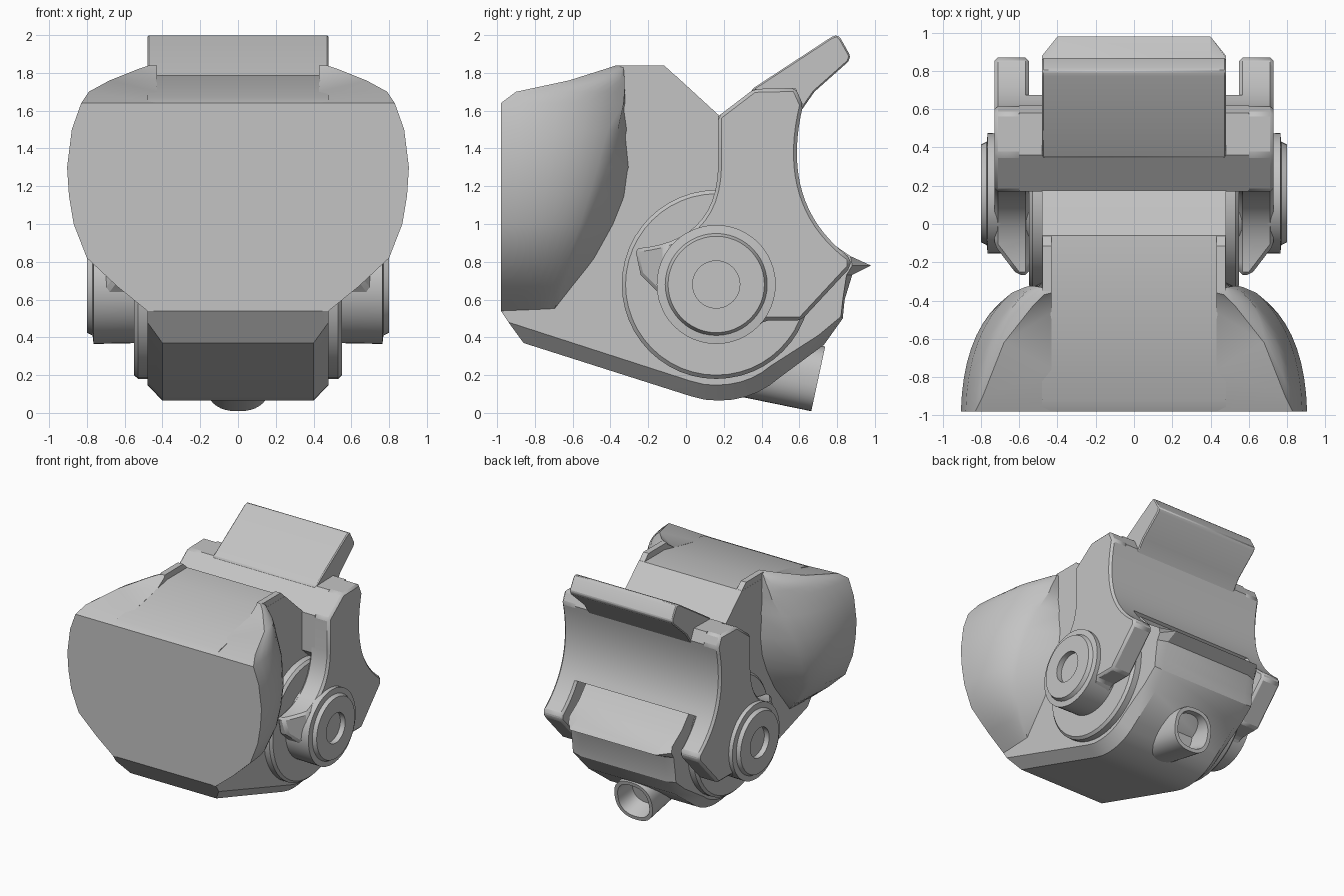
import bpy, bmesh, math
from mathutils import Vector

cube = bpy.data.objects.get("Cube")
if cube:
    bpy.data.objects.remove(cube, do_unlink=True)

GREY = (0.55, 0.55, 0.55, 1)
grey = bpy.data.materials.new("plain_grey")
grey.use_nodes = True
grey.diffuse_color = GREY
grey.node_tree.nodes["Principled BSDF"].inputs["Base Color"].default_value = GREY


def loft(name, rings, mirror=False, bevel=0, angle=30, cut=None):
    """Skin a row of equal-length rings and cap both ends."""
    bm = bmesh.new()
    rows = [[bm.verts.new(p) for p in ring] for ring in rings]
    n = len(rows[0])
    for a, b in zip(rows, rows[1:]):
        for i in range(n):
            j = (i + 1) % n
            bm.faces.new((a[i], a[j], b[j], b[i]))
    bm.faces.new(rows[0])
    bm.faces.new(rows[-1])
    if cut:
        geom = bm.verts[:] + bm.edges[:] + bm.faces[:]
        res = bmesh.ops.bisect_plane(bm, geom=geom, plane_co=cut[0], plane_no=cut[1], clear_outer=True)
        edges = [e for e in res["geom_cut"] if isinstance(e, bmesh.types.BMEdge)]
        bmesh.ops.holes_fill(bm, edges=edges)
    bmesh.ops.recalc_face_normals(bm, faces=bm.faces[:])
    mesh = bpy.data.meshes.new(name)
    bm.to_mesh(mesh)
    bm.free()
    mesh.materials.append(grey)
    obj = bpy.data.objects.new(name, mesh)
    bpy.context.collection.objects.link(obj)
    bpy.ops.object.select_all(action="DESELECT")
    obj.select_set(True)
    bpy.context.view_layer.objects.active = obj
    bpy.ops.object.shade_smooth_by_angle(angle=math.radians(angle))
    if bevel:
        mod = obj.modifiers.new("edge_chamfer", "BEVEL")
        mod.width = bevel
        mod.segments = 1
        mod.limit_method = "ANGLE"
        mod.angle_limit = math.radians(35)
    if mirror:
        obj.modifiers.new("mirror", "MIRROR")
    return obj


def side(profile, x):
    return [(x, y, z) for y, z in profile]


def bezier(a, c, b, n=12):
    a, c, b = Vector(a), Vector(c), Vector(b)
    return [tuple(a * (1 - t) ** 2 + c * 2 * t * (1 - t) + b * t * t)
            for t in (i / n for i in range(n + 1))]


def ring(centre, u, v, r, n=48, power=1):
    def sq(w):
        return math.copysign(abs(w) ** power, w)
    turns = [math.tau * i / n for i in range(n)]
    return [Vector(centre) + Vector(u) * r * sq(math.cos(a)) + Vector(v) * r * sq(math.sin(a))
            for a in turns]


def wheel(name, steps):
    """Stepped disc on the pivot axis; steps are (radius, x)."""
    loft(name, [ring((x, 0.16, 0.68), (0, 1, 0), (0, 0, 1), r) for r, x in steps], mirror=True)


# Central body with chamfered underside
top = [(0.87, 0.83), (0.74, 0.92), (0.58, 1.1), (0.4, 1.4), (0.18, 1.57), (-0.06, 1.79),
       (-0.33, 1.79), (-0.6, 1.73), (-0.92, 1.67), (-0.98, 1.64), (-0.98, 0.54)]
inner = [(-0.86, 0.37), (0.02, 0.09)] + bezier((0.1, 0.07), (0.33, 0.04), (0.5, 0.19), 6)
inner += [(0.73, 0.36), (0.83, 0.5), (0.84, 0.6), (0.88, 0.73), (0.98, 0.78)]
outer = [(-0.94, 0.48), (0.02, 0.17)] + bezier((0.1, 0.15), (0.31, 0.13), (0.45, 0.25), 6)
outer += [(0.7, 0.41), (0.82, 0.51), (0.83, 0.6), (0.85, 0.73), (0.88, 0.78)]
loft("central_body", [side(outer + top, -0.48), side(inner + top, -0.4),
                      side(inner + top, 0.4), side(outer + top, 0.48)], angle=25)

# Raised cheeks along the top edges of the body
cheek = [(-0.35, 1.6), (-0.35, 1.84), (-0.116, 1.84), (0.16, 1.585), (0, 1.5)]
loft("top_cheek", [side(cheek, 0.43), side(cheek, 0.479)], mirror=True)

# Flared front guards as stacked horizontal slices:
# height, front width, front y outside, front y inside, lip x, lip y, root y
slices = [
    (0.54, 0.48, -0.98, -0.98, 0.47, -0.7, -0.72),
    (0.67, 0.64, -0.98, -0.98, 0.58, -0.65, -0.58),
    (0.82, 0.8, -0.98, -0.98, 0.68, -0.59, -0.46),
    (1, 0.87, -0.98, -0.98, 0.73, -0.52, -0.36),
    (1.15, 0.895, -0.98, -0.98, 0.73, -0.47, -0.3),
    (1.3, 0.905, -0.98, -0.98, 0.71, -0.42, -0.28),
    (1.5, 0.88, -0.98, -0.98, 0.64, -0.36, -0.3),
    (1.64, 0.83, -0.98, -0.98, 0.57, -0.33, -0.32),
    (1.7, 0.79, -0.9, -0.76, 0.55, -0.325, -0.32),
    (1.76, 0.68, -0.62, -0.46, 0.52, -0.325, -0.33),
    (1.82, 0.53, -0.43, -0.37, 0.49, -0.33, -0.33),
    (1.84, 0.47, -0.37, -0.36, 0.46, -0.335, -0.33),
]
rings = []
for z, w, yf, yin, lx, ly, root in slices:
    shell = bezier((w, yf), (w - 0.01, yf + (ly - yf) * 0.68), (lx, ly), 8)
    rings.append([(x, y, z) for x, y in [(0.43, yin)] + shell + [(0.43, root)]])
loft("front_guard", rings, mirror=True, angle=32)

# Rear cradle: side arms joined by a concave back panel
crown = [(0.17, 1.57), (0.36, 1.715), (0.58, 1.72)]
back = bezier((0.62, 1.63), (0.49, 1.1), (0.87, 0.82), 18)
front = bezier((-0.27, 0.87), (0.16, 0.9), (0.17, 1.3))
arm = crown + back + [(0.87, 0.77), (0.61, 0.49), (0.42, 0.49), (0.33, 0.42), (0.16, 0.38),
                      (0, 0.42), (-0.15, 0.64), (-0.24, 0.73)] + front
loft("side_arm", [side(arm, 0.55), side(arm, 0.73)], mirror=True, bevel=0.018,
     cut=((0.73, -0.11, 0), (0.17, -0.13, 0)))
panel = crown + [p for p in back if p[0] < 0.69] + [(0.5, 0.95), (0.17, 1.25)]
loft("back_panel", [side(panel, -0.6), side(panel, 0.6)])

# Tilted plate rising from the cradle
plate = [(0.34, 1.68), (0.35, 1.715), (0.77, 1.99), (0.8, 2), (0.82, 1.98), (0.87, 1.89),
         (0.86, 1.86), (0.68, 1.7), (0.61, 1.6), (0.5, 1.6)]
loft("top_plate", [side(plate, -0.48), side(plate, 0.48)], bevel=0.008)

# Pivot discs and hinge caps
wheel("pivot_disc", [(0.5, 0.4), (0.5, 0.53), (0.48, 0.55)])
wheel("hinge_cap", [(0.31, 0.5), (0.315, 0.765), (0.27, 0.77), (0.255, 0.8),
                    (0.125, 0.8), (0.125, 0.755)])

# Hollow rear nozzle under the body
axis, rise = Vector((0, 0.977, -0.21)), Vector((0, 0.21, 0.977))
steps = [(0.18, -0.5), (0.175, 0), (0.145, 0), (0.12, -0.16)]
loft("rear_nozzle", [ring(Vector((0, 0.7, 0.18)) + axis * t, (1, 0, 0), rise, r, 40, 0.82)
                     for r, t in steps])
